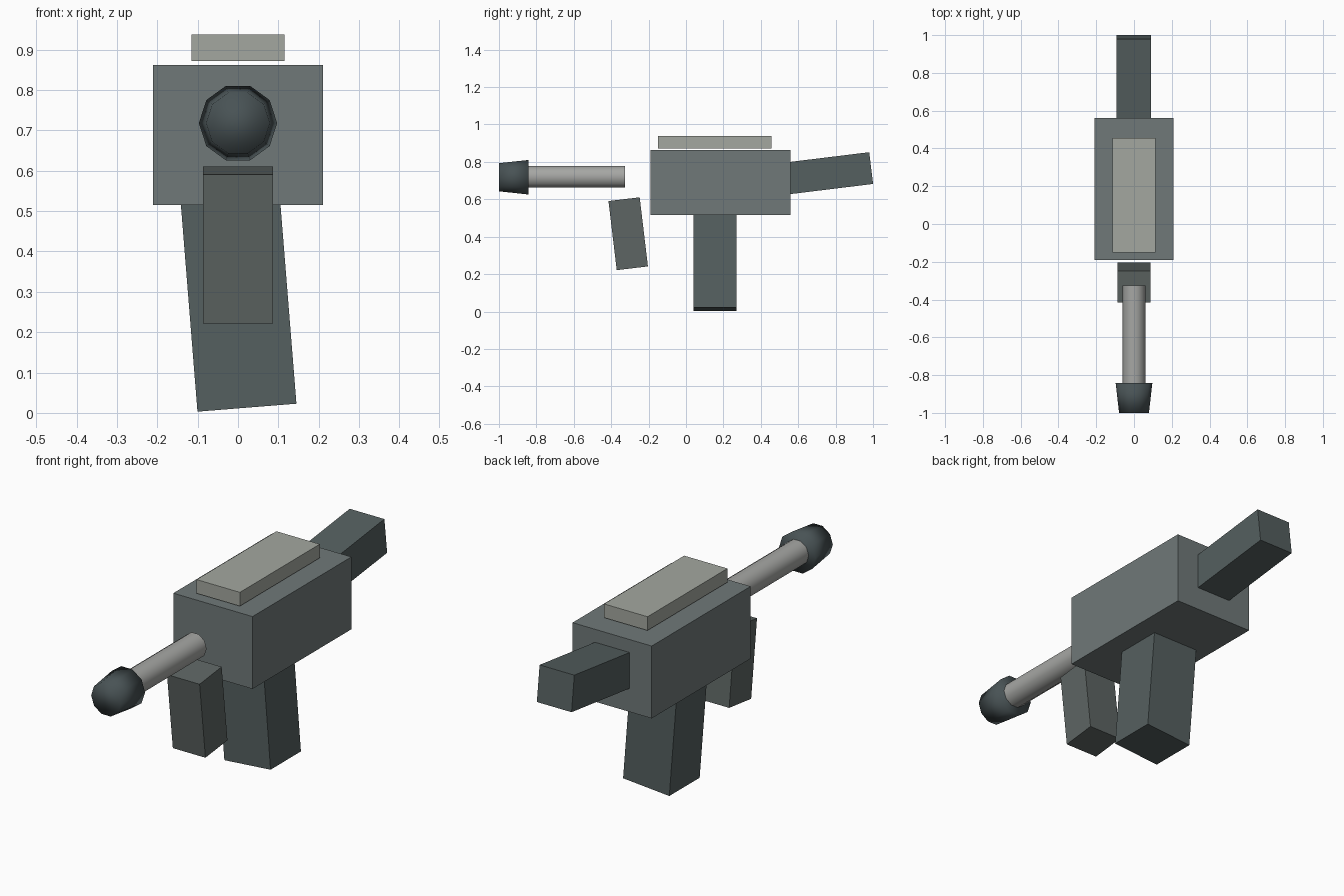
import bpy, bmesh, math

if "Cube" in bpy.data.objects:
    bpy.data.objects.remove(bpy.data.objects["Cube"])


def material(name, rgb):
    m = bpy.data.materials.new(name)
    m.diffuse_color = (*rgb, 1)
    m.use_nodes = True
    m.node_tree.nodes["Principled BSDF"].inputs["Base Color"].default_value = m.diffuse_color
    return m


BODY = material("blue_grey", (0.16, 0.19, 0.19))
DARK = material("dark_grey", (0.09, 0.115, 0.115))
PALE = material("pale_grey", (0.37, 0.39, 0.35))
STEEL = material("steel", (0.38, 0.385, 0.37))
MUZZLE = material("muzzle_dark", (0.065, 0.085, 0.09))
FORE = material("fore_grey", (0.11, 0.13, 0.125))


def finish(bm, name, mat):
    mesh = bpy.data.meshes.new(name)
    bmesh.ops.recalc_face_normals(bm, faces=bm.faces)
    bm.to_mesh(mesh)
    bm.free()
    mesh.materials.append(mat)
    ob = bpy.data.objects.new(name, mesh)
    bpy.context.collection.objects.link(ob)
    return ob


def box(name, centre, size, mat, rot=(0, 0, 0)):
    bm = bmesh.new()
    bmesh.ops.create_cube(bm, size=1)
    bmesh.ops.scale(bm, vec=size, verts=bm.verts)
    ob = finish(bm, name, mat)
    ob.location, ob.rotation_euler = centre, rot
    return ob


def tube(name, y0, r0, y1, r1, z, mat, sharp_caps, sides=10):
    """Capped, tapered cylinder along y."""
    bm = bmesh.new()
    rings = []
    for y, r in ((y0, r0), (y1, r1)):
        rings.append([bm.verts.new((r * math.cos(a), y, z + r * math.sin(a)))
                      for a in (math.tau * i / sides for i in range(sides))])
    for i in range(sides):
        j = (i + 1) % sides
        bm.faces.new((rings[0][i], rings[0][j], rings[1][j], rings[1][i])).smooth = True
    for ring in rings:
        bm.faces.new(ring).smooth = not sharp_caps
        if sharp_caps:
            for i in range(sides):
                bm.edges.get((ring[i - 1], ring[i])).smooth = False
    return finish(bm, name, mat)


# main block and the plate floating just above it
box("body", (0, 0.185, 0.689), (0.42, 0.75, 0.347), BODY)
box("top_plate", (0, 0.153, 0.905), (0.23, 0.606, 0.066), PALE)

# rear stock rising backwards
box("stock", (-0.001, 0.717, 0.7335), (0.184, 0.55, 0.171), DARK, (0.122, 0, 0))

# grip leaning sideways, and the detached block in front
box("grip", (-0.001, 0.155, 0.302), (0.246, 0.23, 0.58), DARK, (0, -0.08, 0))
box("fore_block", (0, -0.309, 0.416), (0.173, 0.168, 0.372), FORE, (0.119, 0, 0))

# barrel and flared muzzle
tube("barrel", -0.325, 0.061, -0.86, 0.061, 0.72, STEEL, True)
tube("muzzle", -0.843, 0.097, -1.0, 0.079, 0.718, MUZZLE, False)
